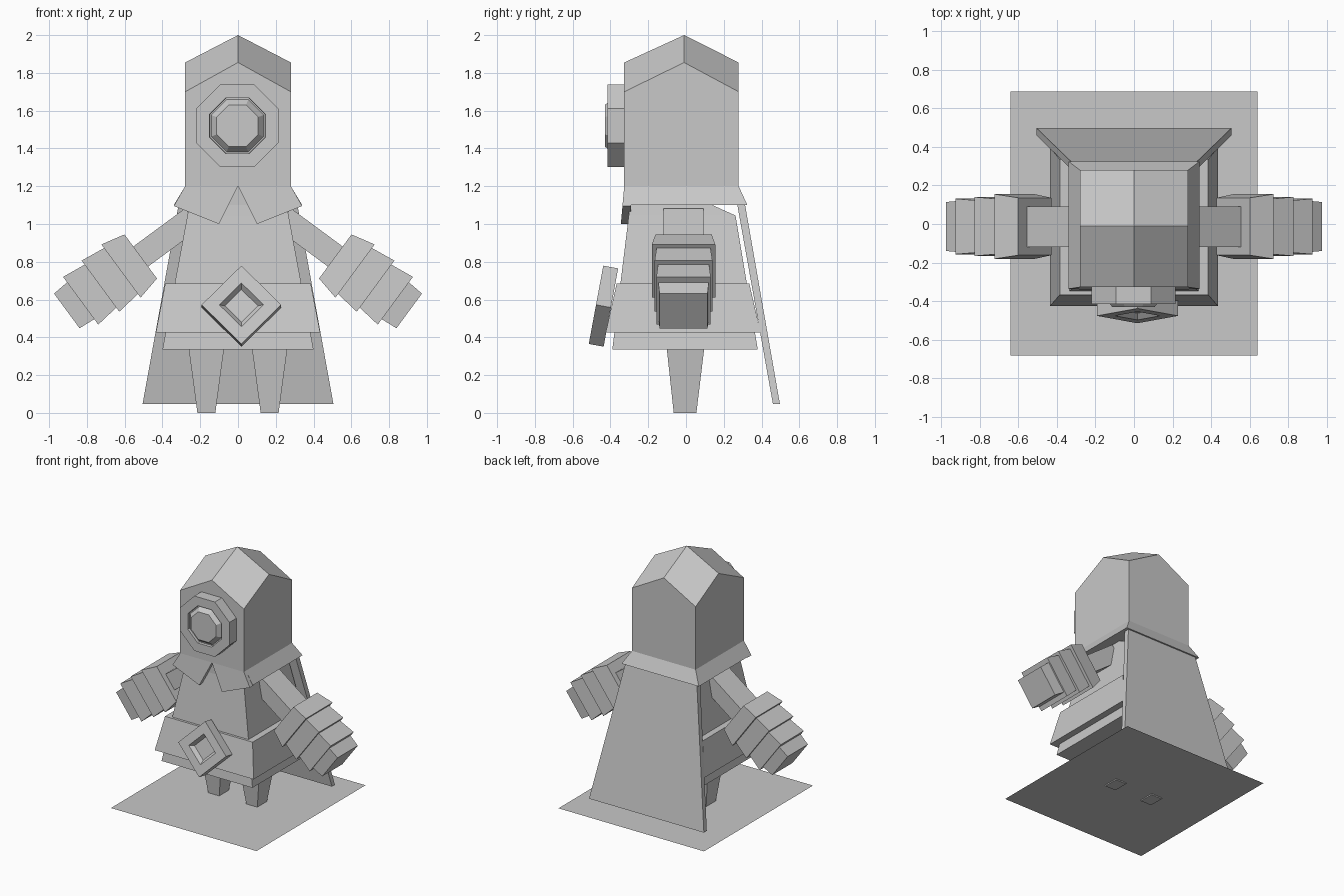
import bpy, bmesh, math
from mathutils import Vector, Matrix

if "Cube" in bpy.data.objects:
    bpy.data.objects.remove(bpy.data.objects["Cube"])

grey = bpy.data.materials.new("plain_grey")
grey.diffuse_color = (0.58, 0.58, 0.58, 1)
grey.use_nodes = True
grey.node_tree.nodes["Principled BSDF"].inputs["Base Color"].default_value = grey.diffuse_color


def finish(name, bm):
    bmesh.ops.recalc_face_normals(bm, faces=bm.faces)
    me = bpy.data.meshes.new(name)
    bm.to_mesh(me)
    bm.free()
    me.materials.append(grey)
    ob = bpy.data.objects.new(name, me)
    bpy.context.collection.objects.link(ob)
    return ob


def loft(name, rings, matrix=None, cap_start=True):
    """Skin closed rings of equal length and cap the ends."""
    bm = bmesh.new()
    loops = [[bm.verts.new(p) for p in ring] for ring in rings]
    for a, b in zip(loops, loops[1:]):
        for i in range(len(a)):
            j = (i + 1) % len(a)
            bm.faces.new((a[i], a[j], b[j], b[i]))
    if cap_start:
        bm.faces.new(loops[0])
    bm.faces.new(loops[-1])
    if matrix:
        bm.transform(matrix)
    return finish(name, bm)


def rect(x0, x1, y0, y1, z):
    return [(x0, y0, z), (x1, y0, z), (x1, y1, z), (x0, y1, z)]


def wide(hx, y0, y1, z):
    return rect(-hx, hx, y0, y1, z)


def ngon(sides, apothem, y, turn):
    r = apothem / math.cos(math.pi / sides)
    return [(r * math.cos(turn + i * math.tau / sides), y,
             r * math.sin(turn + i * math.tau / sides)) for i in range(sides)]


# Hood: square tube under a faceted two-by-two roof
bm = bmesh.new()
xs, ys = (-0.28, 0, 0.28), (-0.327, -0.01, 0.279)
roof = [[bm.verts.new((x, y, (2.0, 1.855, 1.70)[(i != 1) + (j != 1)]))
         for i, x in enumerate(xs)] for j, y in enumerate(ys)]
for j in range(2):
    for i in range(2):
        bm.faces.new((roof[j][i], roof[j][i + 1], roof[j + 1][i + 1], roof[j + 1][i]))
base = [bm.verts.new(p) for p in wide(0.28, -0.327, 0.279, 1.2)]
rim = [(0, 0), (0, 1), (0, 2), (1, 2), (2, 2), (2, 1), (2, 0), (1, 0)]
for k in range(4):
    a, b, c = (roof[j][i] for j, i in (rim[2 * k], rim[2 * k + 1], rim[(2 * k + 2) % 8]))
    bm.faces.new((base[k], base[(k + 1) % 4], c, b, a))
bm.faces.new(base)
finish("hood", bm)

# Flared hood hem with two pointed front flaps
loft("hood_hem", [wide(0.34, -0.3, 0.325, 1.1), wide(0.28, -0.3, 0.279, 1.2)])
for s, side in ((-1, "left"), (1, "right")):
    flap = [(0, 1.2), (0.28, 1.2), (0.34, 1.095), (0.1, 1.0)]
    loft(f"{side}_hood_flap", [[(s * x, -0.29, z) for x, z in flap],
                               [(s * x, -0.327 - 0.09 * (1.2 - z), z) for x, z in flap]])

# Robe and belt band
loft("robe", [wide(0.40, -0.39, 0.38, 0.335), wide(0.268, -0.303, 0.262, 1.045),
              wide(0.258, -0.297, 0.14, 1.1)])
loft("belt_band", [wide(0.435, -0.425, 0.395, 0.425), wide(0.385, -0.367, 0.335, 0.685)])

# Cape hanging behind
loft("cape", [wide(0.505, 0.46, 0.497, 0.048), wide(0.315, 0.272, 0.313, 1.1)])

# Eye: octagonal housing with a groove and a raised lens
t8 = math.pi / 8
loft("eye", [ngon(8, a, y, t8) for a, y in
             ((0.218, -0.31), (0.218, -0.415), (0.148, -0.415), (0.146, -0.395),
              (0.138, -0.395), (0.11, -0.43))],
     Matrix.Translation((-0.003, 0, 1.52)))

# Tilted diamond buckle with a recessed centre
buckle_at = Matrix.Translation((0.018, -0.437, 0.565)) @ Matrix.Rotation(math.radians(-10.5), 4, "X")
loft("buckle", [ngon(4, a, y, 0) for a, y in
                ((0.149, 0.04), (0.149, -0.04), (0.083, -0.04), (0.062, -0.01))], buckle_at)

# Legs and segmented arms on both sides
for s, side in ((-1, "left"), (1, "right")):
    loft(f"{side}_leg", [rect(s * 0.12, s * 0.215, -0.065, 0.055, 0),
                         rect(s * 0.07, s * 0.265, -0.105, 0.1, 0.37)])

    # Frame whose z axis runs down the arm from the wrist
    axis = Vector((s * 0.805, 0, -0.593))
    up = Vector((s * 0.593, 0, 0.805))
    frame = Matrix((up, Vector((0, 1, 0)), axis)).transposed().to_4x4()
    frame.translation = (s * 0.515, -0.013, 0.828)
    loft(f"{side}_arm", [rect(-0.066, 0.066, -0.105, 0.105, t) for t in (-0.34, 0.02)], frame)
    # (start, end, half height start/end, half width start/end)
    for n, (t0, t1, h0, h1, w0, w1) in enumerate((
            (0, 0.13, 0.145, 0.175, 0.149, 0.168),
            (0.12, 0.265, 0.15, 0.168, 0.142, 0.153),
            (0.255, 0.395, 0.14, 0.157, 0.134, 0.144),
            (0.385, 0.486, 0.122, 0.114, 0.134, 0.127))):
        loft(f"{side}_sleeve_segment_{n + 1}",
             [rect(-h0, h0, -w0, w0, t0), rect(-h1, h1, -w1, w1, t1)], frame)

# Flat square base sheet
bm = bmesh.new()
bm.faces.new([bm.verts.new(p) for p in wide(0.64, -0.682, 0.688, 0.008)])
if bm.faces[:][0].normal.z < 0:
    bmesh.ops.reverse_faces(bm, faces=bm.faces)
finish("base_sheet", bm)
